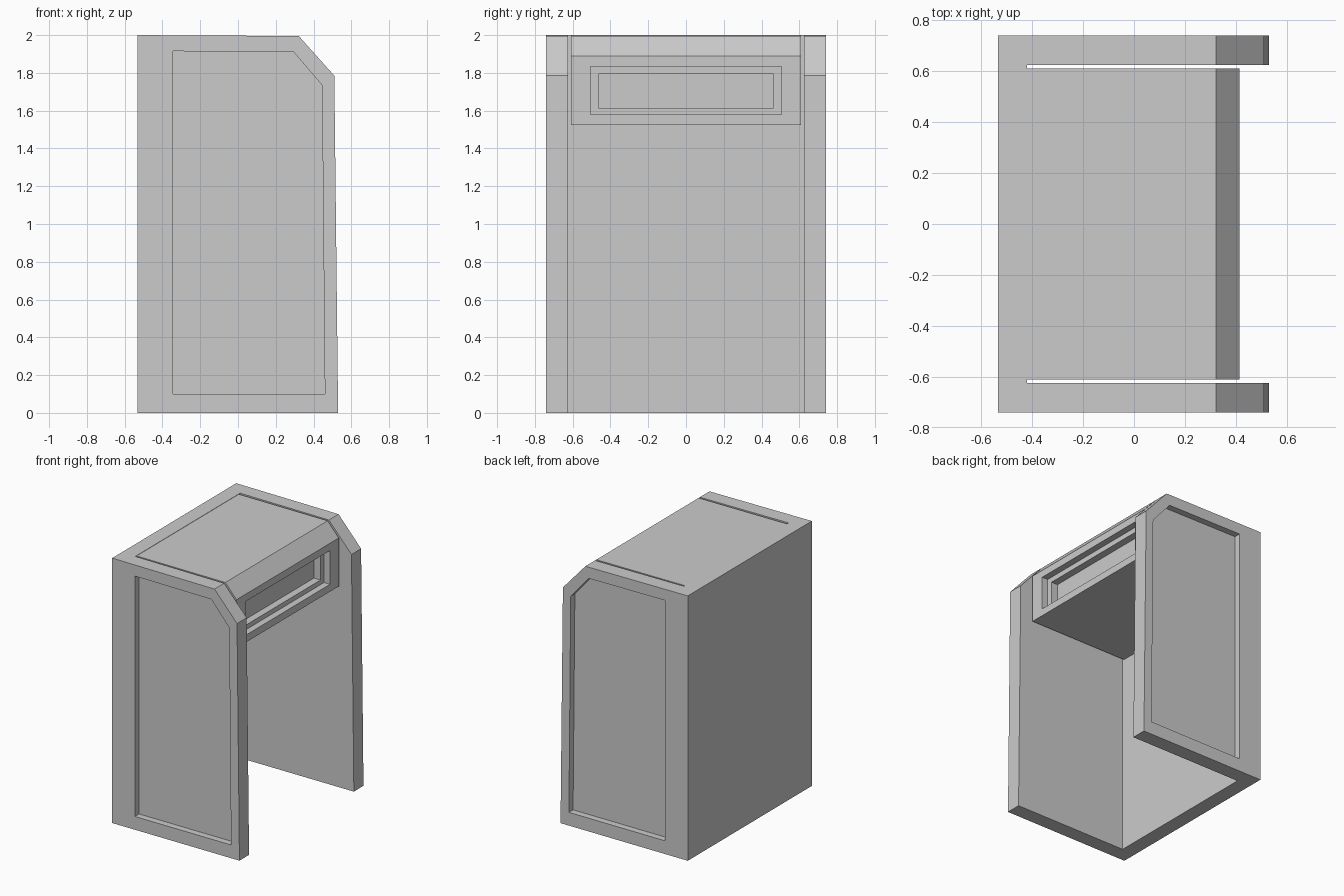
import bpy, bmesh

if "Cube" in bpy.data.objects:
    bpy.data.objects.remove(bpy.data.objects["Cube"])


def prism(name, profile, y0, y1):
    """Extrude an x-z profile from y0 to y1."""
    bm = bmesh.new()
    face = bm.faces.new([bm.verts.new((x, y0, z)) for x, z in profile])
    new = bmesh.ops.extrude_face_region(bm, geom=[face])["geom"]
    verts = [v for v in new if isinstance(v, bmesh.types.BMVert)]
    bmesh.ops.translate(bm, verts=verts, vec=(0, y1 - y0, 0))
    bmesh.ops.recalc_face_normals(bm, faces=bm.faces)
    mesh = bpy.data.meshes.new(name)
    bm.to_mesh(mesh)
    bm.free()
    obj = bpy.data.objects.new(name, mesh)
    bpy.context.collection.objects.link(obj)
    return obj


def rect(x0, x1, z0, z1):
    return [(x0, z0), (x1, z0), (x1, z1), (x0, z1)]


def cut(target, cutter):
    """Apply a boolean difference and remove the cutter."""
    cutter.hide_render = True
    mod = target.modifiers.new("cut", "BOOLEAN")
    mod.operation = "DIFFERENCE"
    mod.solver = "EXACT"
    mod.object = cutter
    bpy.context.view_layer.objects.active = target
    bpy.ops.object.modifier_apply(modifier=mod.name)
    bpy.data.objects.remove(cutter)


# Shell: two side walls and a back wall, open at front, top and bottom
shell = prism("cabinet_shell",
              [(-0.533, 0), (0.53, 0), (0.51, 1.785), (0.322, 1.995), (-0.533, 2.0)],
              -0.74, 0.74)
cut(shell, prism("interior_cutter", rect(-0.42, 1, -0.5, 2.5), -0.625, 0.625))

# Recessed panels on both outer sides
panel = [(-0.343, 0.10), (0.46, 0.10), (0.445, 1.735), (0.295, 1.91), (-0.343, 1.915)]
for side in (-1, 1):
    cut(shell, prism("side_panel_cutter", panel, side * 0.69, side * 0.9))

# Head block under the top, with a bevelled front edge
head = prism("head_block",
             [(-0.42, 1.525), (0.415, 1.525), (0.415, 1.89), (0.322, 1.995), (-0.42, 1.997)],
             -0.61, 0.61)

# Two-step window recess in the head front
cut(head, prism("outer_window_cutter", rect(0.365, 0.6, 1.58, 1.835), -0.505, 0.505))
cut(head, prism("inner_window_cutter", rect(0.31, 0.6, 1.615, 1.795), -0.463, 0.463))
